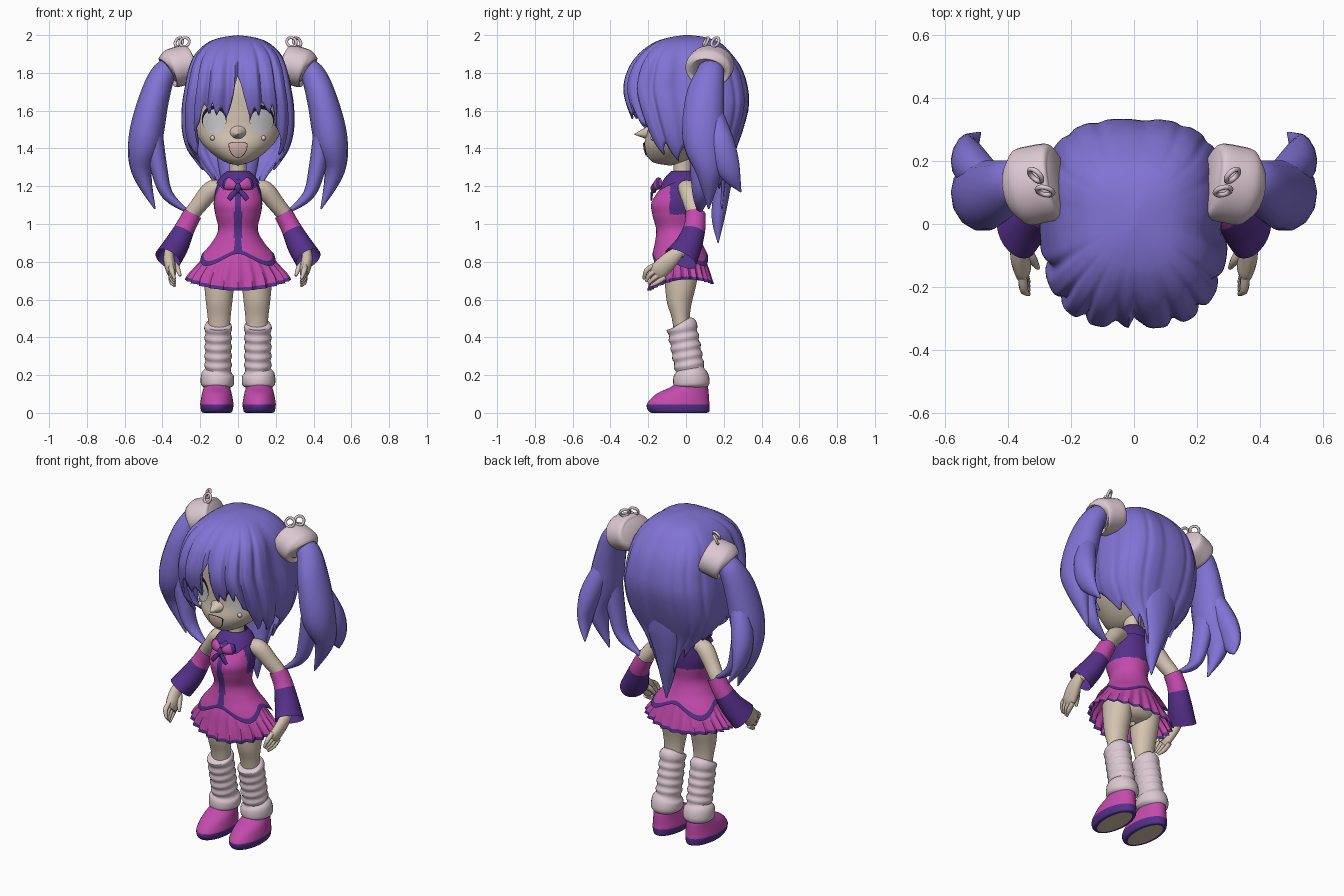
import bpy, bmesh, math
from mathutils import Vector

if "Cube" in bpy.data.objects:
    bpy.data.objects.remove(bpy.data.objects["Cube"])


def material(name, r, g, b):
    m = bpy.data.materials.new(name)
    m.diffuse_color = (r, g, b, 1)
    m.use_nodes = True
    m.node_tree.nodes["Principled BSDF"].inputs["Base Color"].default_value = m.diffuse_color
    return m


HAIR = material("hair_violet", .22, .17, .66)
PINK = material("magenta_cloth", .55, .07, .42)
PURPLE = material("dark_purple_trim", .09, .03, .25)
SKIN = material("skin", .66, .55, .44)
PALE = material("pale_pink_knit", .72, .58, .64)
GREY = material("eye_grey", .6, .6, .61)
BLACK = material("lash_black", .01, .01, .01)
MOUTH = material("mouth_pink", .68, .46, .44)


def at(rows, u):
    """Smooth (Catmull-Rom) sample of a table of rows at index u."""
    k = min(int(u), len(rows) - 2)
    t = u - k
    a, b, c, d = (rows[max(0, min(len(rows) - 1, k + q))] for q in (-1, 0, 1, 2))
    return [.5 * (2*q + (r - p)*t + (2*p - 5*q + 4*r - s)*t*t + (3*q - p - 3*r + s)*t**3)
            for p, q, r, s in zip(a, b, c, d)]


def find_u(rows, z):
    lo, hi = 0.0, len(rows) - 1.0
    for _ in range(30):
        mid = (lo + hi) / 2
        lo, hi = (mid, hi) if at(rows, mid)[0] > z else (lo, mid)
    return hi


def lerp_table(table, v):
    for (a, p), (b, q) in zip(table, table[1:]):
        if v <= b:
            return p + (q - p) * (v - a) / (b - a)
    return table[-1][1]


def finish(name, bm, mats, thick=0):
    bmesh.ops.remove_doubles(bm, verts=bm.verts, dist=1e-5)
    bmesh.ops.recalc_face_normals(bm, faces=bm.faces)
    me = bpy.data.meshes.new(name)
    bm.to_mesh(me)
    bm.free()
    for m in mats:
        me.materials.append(m)
    me.shade_smooth()
    me.set_sharp_from_angle(angle=math.radians(50))
    ob = bpy.data.objects.new(name, me)
    bpy.context.collection.objects.link(ob)
    if thick:
        mod = ob.modifiers.new("thickness", 'SOLIDIFY')
        mod.thickness = thick
        mod.offset = -1
    return ob


def shell(name, rows, mats, hem=None, n=40, m=20, p=1, k=2, x0=0, rule=None, wave=None, cap=None, thick=0):
    """Rows of (z, half width, front y, back y) from the top down, cut off at hem(angle from front).
    k is the squareness of the cross-section."""
    bm = bmesh.new()
    cols = []
    for i in range(n):
        a = 2 * math.pi * i / n
        deg = math.degrees(a)
        end = find_u(rows, hem(min(deg, 360 - deg))) if hem else len(rows) - 1
        s, c = math.sin(a), math.cos(a)
        sx = math.copysign(abs(s) ** p, s)
        cy = math.copysign(max(0, 1 - abs(sx) ** k) ** (1 / k), c)
        col = []
        for j in range(m + 1):
            u = end * j / m
            z, rx, yf, yb = at(rows, u)
            f = wave(a, u / (len(rows) - 1)) if wave else 1
            col.append(bm.verts.new((x0 + f * rx * sx, (yf + yb) / 2 - f * (yb - yf) / 2 * cy, z)))
        cols.append(col)
    for i in range(n):
        A, B = cols[i], cols[(i + 1) % n]
        for j in range(m):
            f = bm.faces.new((A[j], A[j + 1], B[j + 1], B[j]))
            if rule:
                f.material_index = rule(f.calc_center_median(), (j + .5) / m)
    if cap is not None:
        bm.faces.new([c[-1] for c in cols]).material_index = cap
    return finish(name, bm, mats, thick)


def tube(name, pts, mats, s=1, n=14, up=(0, 1, 0), steps=5, rule=None, caps=True):
    """Loft along a smooth path of (x, y, z, half width, half depth)."""
    bm = bmesh.new()
    up = Vector(up)
    N = (len(pts) - 1) * steps
    P = [at(pts, i / steps) for i in range(N + 1)]
    rings = []
    for i, q in enumerate(P):
        T = (Vector(P[min(N, i + 1)][:3]) - Vector(P[max(0, i - 1)][:3])).normalized()
        side = up.cross(T).normalized()
        dep = T.cross(side)
        ring = []
        for k in range(n):
            a = 2 * math.pi * k / n
            v = Vector(q[:3]) + side * q[3] * math.cos(a) + dep * q[4] * math.sin(a)
            ring.append(bm.verts.new((v.x * s, v.y, v.z)))
        rings.append(ring)
    for i in range(N):
        for k in range(n):
            f = bm.faces.new((rings[i][k], rings[i][(k + 1) % n], rings[i + 1][(k + 1) % n], rings[i + 1][k]))
            if rule:
                f.material_index = rule((i + .5) / N)
    if caps:
        bm.faces.new(rings[0])
        bm.faces.new(rings[-1])
    return finish(name, bm, mats)


# Head
HEAD = [(1.90, 0, -.01, .01), (1.87, .12, -.12, .12), (1.75, .21, -.20, .20), (1.60, .235, -.205, .20),
        (1.50, .23, -.205, .18), (1.42, .185, -.22, .12), (1.36, .12, -.205, .05), (1.325, .06, -.17, -.01),
        (1.31, 0, -.09, -.08)]
shell("head", HEAD, [SKIN], n=64, m=40)
tube("nose", [(0, -.165, 1.485, .06, .07), (0, -.215, 1.48, .03, .035), (0, -.25, 1.477, .013, .016),
              (0, -.273, 1.475, .002, .002)], [SKIN], up=(1, 0, 0))
shell("neck", [(1.36, .05, -.07, .04), (1.28, .045, -.065, .03), (1.2, .06, -.07, .04)], [SKIN], m=8)


def face_plate(name, x0, z0, rx, rz, mat, off, lower_only=False):
    """Thin elliptical plate wrapped on the face."""
    bm = bmesh.new()
    rings = []
    for j in range(5):
        ring = []
        for k in range(28):
            a = 2 * math.pi * k / 28
            x = x0 + rx * j / 4 * math.cos(a)
            dz = rz * j / 4 * math.sin(a)
            z = z0 + (dz * .15 if lower_only and dz > 0 else dz)
            _, w, yf, yb = at(HEAD, find_u(HEAD, z))
            y = (yf + yb) / 2 - (yb - yf) / 2 * math.sqrt(max(0, 1 - (x / w) ** 2)) - off
            ring.append(bm.verts.new((x, y, z)))
        rings.append(ring)
    for j in range(4):
        for k in range(28):
            bm.faces.new((rings[j][k], rings[j][(k+1) % 28], rings[j+1][(k+1) % 28], rings[j+1][k]))
    bmesh.ops.dissolve_degenerate(bm, dist=1e-6, edges=bm.edges)
    finish(name, bm, [mat])


for s in (1, -1):
    face_plate("eyelash", s * .126, 1.555, .066, .074, BLACK, .003)
    face_plate("eye", s * .125, 1.543, .061, .065, GREY, .007)
    bpy.ops.mesh.primitive_uv_sphere_add(segments=12, ring_count=8, radius=.013, location=(s * .135, -.175, 1.455))
    bpy.context.object.name = "cheek_bead"
    bpy.context.object.data.materials.append(PALE)
    bpy.context.object.data.shade_smooth()
face_plate("mouth_outline", 0, 1.424, .051, .074, BLACK, .003, True)
face_plate("mouth", 0, 1.422, .047, .069, MOUTH, .007, True)

# Hair: one shell whose jagged hem makes fringe, side locks and back locks
HAIR_ROWS = [(2.0, 0, -.01, .03), (1.987, .09, -.09, .11), (1.96, .16, -.17, .18), (1.90, .225, -.25, .24),
             (1.82, .26, -.305, .295), (1.72, .28, -.33, .325), (1.62, .295, -.31, .33), (1.50, .295, -.26, .30),
             (1.40, .27, -.205, .265), (1.32, .22, -.14, .235), (1.24, .16, -.07, .22), (1.10, .10, .04, .20),
             (.90, .05, .12, .175)]
HEM = [(0, 1.79), (4, 1.66), (8, 1.55), (12, 1.62), (17, 1.57), (22, 1.65), (28, 1.58), (33, 1.64), (39, 1.53),
       (44, 1.51), (56, 1.36), (66, 1.43), (75, 1.33), (88, 1.42), (97, 1.28), (110, 1.32), (124, 1.18),
       (136, 1.25), (150, 1.08), (160, 1.15), (172, 1.0), (180, .98)]


def strands(a, t):
    depth = .075 if math.cos(a) > 0 else .02
    return 1.01 - depth * min(1, max(0, t * 3.5 - .3)) * abs(math.cos(a * 180 / 22)) ** 6


shell("hair", HAIR_ROWS, [HAIR], hem=lambda d: lerp_table(HEM, d), n=216, m=28, p=.78, k=3, thick=.012,
      wave=strands)
tube("back_lock", [(0, .235, 1.5, .10, .04), (0, .215, 1.35, .11, .05), (0, .19, 1.18, .075, .045),
                   (.01, .17, 1.03, .04, .035), (.015, .17, .9, .003, .003)], [HAIR])

# Pigtails, hair bands and band bows
LOCKS = {
    "pigtail": [(.31, .13, 1.84, .05, .06), (.39, .13, 1.80, .065, .075), (.445, .10, 1.66, .08, .105),
                (.49, .09, 1.45, .09, .11), (.51, .12, 1.28, .055, .07), (.44, .12, 1.08, .004, .004)],
    "pigtail_inner_lock": [(.45, .08, 1.5, .05, .07), (.42, .08, 1.3, .045, .06), (.37, .08, 1.15, .03, .045),
                           (.24, .07, 1.05, .004, .004)],
    "pigtail_back_lock": [(.46, .14, 1.6, .05, .05), (.52, .19, 1.42, .06, .07), (.53, .23, 1.28, .035, .06),
                          (.49, .29, 1.17, .004, .004)]}
for s in (1, -1):
    for name, pts in LOCKS.items():
        tube(name, pts, [HAIR], s)
    tube("hair_band", [(.24, .14, 1.855, .075, .09), (.255, .137, 1.85, .10, .12), (.31, .126, 1.835, .105, .125),
                       (.36, .116, 1.82, .10, .12), (.37, .114, 1.815, .07, .085)], [PALE], s, n=28)
    for dx, y, tilt in ((-.012, .105, -.5), (.018, .155, .5)):
        bpy.ops.mesh.primitive_torus_add(major_radius=.026, minor_radius=.008, major_segments=16, minor_segments=6,
                                         location=(s * (.295 + dx), y, 1.963),
                                         rotation=(math.pi / 2 - .5, s * tilt, s * .5))
        bpy.context.object.name = "band_bow_loop"
        bpy.context.object.data.materials.append(PALE)
        bpy.context.object.data.shade_smooth()


# Bodice with purple yoke, front stripe and peplum trim
def bodice_rule(c, t):
    stripe = abs(c.x) < .02 and c.y < 0
    yoke = c.z > 1.2 or (c.z > 1.05 and c.y > -.085)
    return int(stripe or yoke or t > .955)


shell("bodice", [(1.265, .05, -.07, .045), (1.22, .105, -.11, .065), (1.12, .128, -.18, .075),
                 (1.05, .12, -.178, .07), (.97, .105, -.158, .065), (.90, .14, -.165, .085), (.83, .20, -.18, .12),
                 (.76, .25, -.19, .15)], [PINK, PURPLE], n=96, m=60, rule=bodice_rule,
      hem=lambda d: .81 + .032 * math.cos(math.radians(4 * d)))
shell("collar", [(1.28, .06, -.08, .05), (1.24, .10, -.115, .075), (1.17, .135, -.165, .09)], [PURPLE], m=8,
      hem=lambda d: lerp_table([(0, 1.24), (35, 1.18), (70, 1.22), (110, 1.2), (180, 1.19)], d))

# Neck bow
for s in (1, -1):
    tube("bow_loop", [(0, -.16, 1.195, .01, .012), (.03, -.158, 1.205, .026, .018), (.058, -.145, 1.215, .033, .018),
                      (.075, -.135, 1.22, .02, .01)], [PINK, PURPLE], s, rule=lambda t: int(t > .65))
    tube("bow_tail", [(0, -.175, 1.185, .008, .008), (.03, -.182, 1.155, .014, .007), (.05, -.183, 1.13, .012, .005)],
         [PURPLE], s)
tube("bow_knot", [(0, -.165, 1.215, .008, .01), (0, -.17, 1.19, .018, .018), (0, -.172, 1.165, .008, .01)], [PURPLE])

# Pleated skirt and hips
shell("skirt", [(.87, .155, -.14, .08), (.80, .20, -.165, .105), (.72, .262, -.18, .128), (.64, .28, -.195, .148)],
      [PINK, PURPLE], n=168, m=12, rule=lambda c, t: int(t > .9),
      wave=lambda a, t: 1 + .15 * t * (2 * abs((a * 24 / (2 * math.pi)) % 1 - .5) - .5),
      hem=lambda d: .685 - .018 * math.cos(math.radians(d)) - .02 * math.cos(math.radians(2 * d)))
shell("hips", [(.84, .14, -.13, .07), (.76, .175, -.13, .08), (.70, .12, -.10, .06), (.675, .02, -.05, 0)], [SKIN], m=10)

# Legs, leg warmers, shoes
for s in (1, -1):
    shell("leg", [(.76, .08, -.12, .07), (.66, .077, -.11, .05), (.58, .069, -.10, .03), (.50, .06, -.075, .02),
                  (.40, .055, -.06, .03)], [SKIN], x0=s * .1, m=12)
    folds = [(.105, -.03, .475, .055, .06), (.105, -.025, .465, .07, .08)]
    for k in range(10):
        r = .074 if k % 2 == 0 else .067
        folds.append((.105, -.02 + .0045 * k, .445 - .024 * k, r, r + .008))
    folds += [(.108, .024, .205, .085, .09), (.109, .028, .17, .089, .097), (.109, .03, .145, .084, .092),
              (.109, .03, .13, .06, .07)]
    tube("leg_warmer", folds, [PALE], s, n=24, steps=3)
    shell("shoe", [(.17, .055, -.05, .10), (.14, .068, -.075, .115), (.105, .078, -.15, .12), (.07, .085, -.19, .122),
                   (.045, .088, -.207, .125), (.02, .085, -.205, .125), (.003, .078, -.19, .12), (0, .062, -.17, .10)],
          [PINK, PURPLE, SKIN], x0=s * .112, m=28, rule=lambda c, t: int(c.z < .045), cap=2)

# Arms, sleeves, hands
for s in (1, -1):
    tube("arm", [(.09, .0, 1.195, .035, .045), (.14, .01, 1.18, .05, .05), (.20, .03, 1.11, .045, .045),
                 (.26, .05, 1.03, .04, .04), (.31, .025, .93, .03, .03), (.36, -.04, .84, .025, .03)], [SKIN], s)
    tube("sleeve", [(.24, .05, 1.055, .05, .053), (.28, .045, .98, .053, .058), (.325, .015, .89, .066, .072),
                    (.372, -.028, .815, .072, .092)], [PINK, PURPLE], s, n=24, caps=False, rule=lambda t: int(t > .42))
    tube("palm", [(.365, -.03, .86, .025, .03), (.365, -.085, .81, .03, .045), (.355, -.135, .76, .028, .05),
                  (.35, -.16, .735, .018, .042)], [SKIN], s)
    for k in range(4):
        e = (k - 1.5) * .02
        tube("finger", [(.354, -.14 - e, .75 + e, .014, .014), (.350, -.18 - e, .722 + e, .014, .013),
                        (.335, -.205 - e * .6, .69 + e * .6, .007, .007)], [SKIN], s, n=8)
    tube("thumb", [(.355, -.07, .80, .018, .018), (.325, -.11, .77, .016, .016), (.305, -.14, .725, .007, .007)],
         [SKIN], s, n=8)
